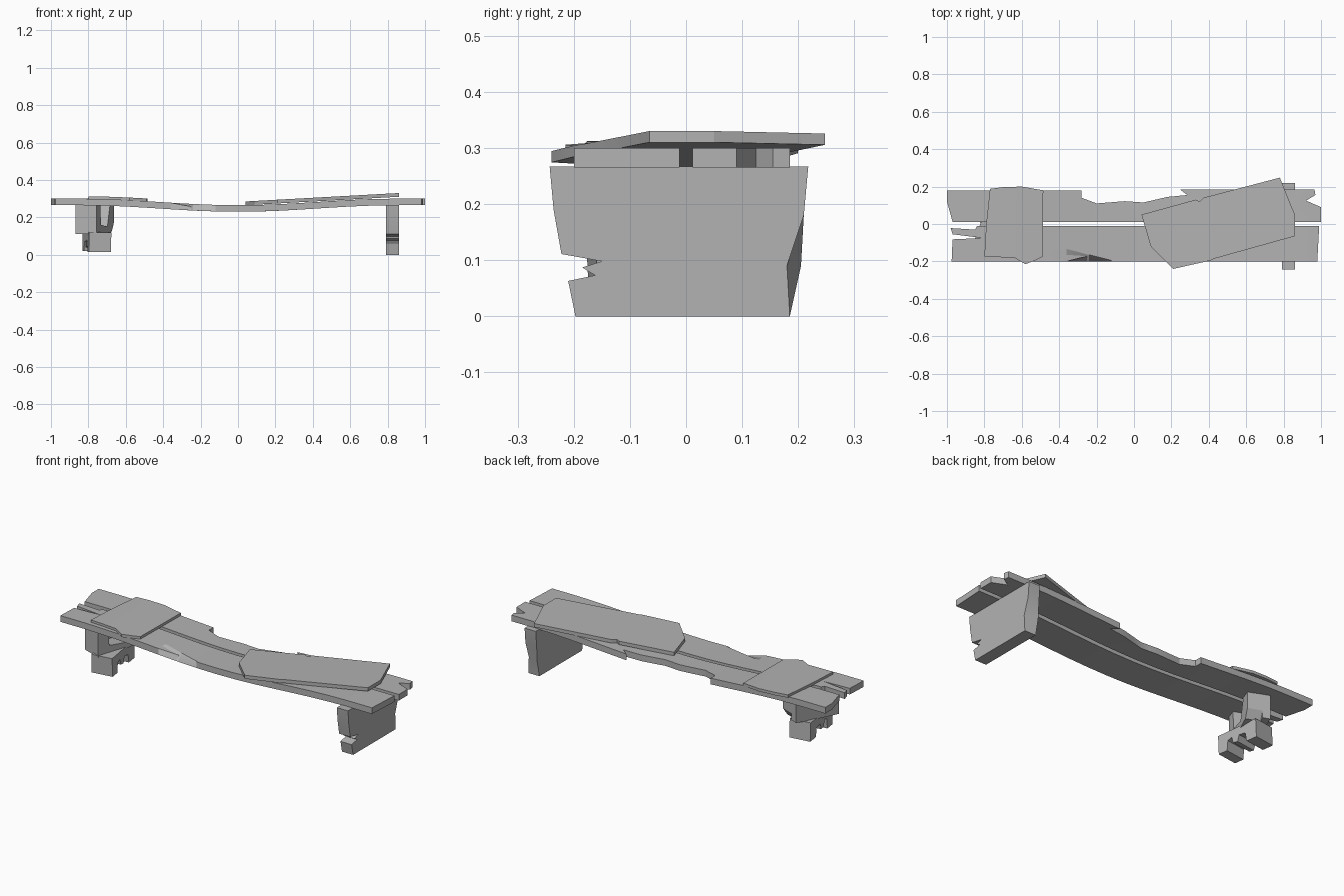
import bpy, bmesh, math
from mathutils import Matrix, Vector

if "Cube" in bpy.data.objects:
    bpy.data.objects.remove(bpy.data.objects["Cube"])

# One weathered grey for the whole bench
GREY = (0.45, 0.45, 0.45, 1)
mat = bpy.data.materials.new("weathered_grey")
mat.use_nodes = True
mat.diffuse_color = GREY
mat.node_tree.nodes["Principled BSDF"].inputs["Base Color"].default_value = GREY


def slab(name, outline, direction, cuts=(), shape=None):
    """Extrude a closed outline, slice it along x, then reshape each vertex."""
    bm = bmesh.new()
    face = bm.faces.new([bm.verts.new(p) for p in outline])
    ext = bmesh.ops.extrude_face_region(bm, geom=[face])
    bmesh.ops.translate(bm, vec=direction,
                        verts=[g for g in ext["geom"] if isinstance(g, bmesh.types.BMVert)])
    bmesh.ops.triangulate(bm, faces=[f for f in bm.faces if len(f.verts) > 4])
    for x in cuts:
        bmesh.ops.bisect_plane(bm, geom=bm.verts[:] + bm.edges[:] + bm.faces[:],
                               plane_co=(x, 0, 0), plane_no=(1, 0, 0), dist=1e-5)
    if shape:
        for v in bm.verts:
            v.co = shape(v.co.copy())
    bmesh.ops.recalc_face_normals(bm, faces=bm.faces)
    mesh = bpy.data.meshes.new(name)
    bm.to_mesh(mesh)
    bm.free()
    obj = bpy.data.objects.new(name, mesh)
    bpy.context.collection.objects.link(obj)
    mesh.materials.append(mat)
    bpy.ops.object.select_all(action="DESELECT")
    obj.select_set(True)
    bpy.context.view_layer.objects.active = obj
    bpy.ops.object.shade_smooth_by_angle(angle=math.radians(20))
    return obj


def sag(x):
    return -0.035 * (1 + math.cos(math.pi * min(abs(x) / 0.85, 1))) / 2


def bend(co):
    # worn dip on the front edge of the seat
    if co.z > 0.28 and co.y < -0.19 and abs(co.x + 0.25) < 0.06:
        co += Vector((0, 0.028, -0.014))
    co.z += sag(co.x)
    return co


def flat(points, z=0.0):
    return [(x, y, z) for x, y in points]


def side(points, x=0.0):
    return [(x, y, z) for y, z in points]


cuts = [i * 0.12 for i in range(-7, 8)]
up = Vector((0, 0, 0.035))

# Seat planks with splintered ends
slab("back_plank", flat([
    (-1, 0.18), (-1, 0.12), (-0.97, 0.012), (1, 0.012), (1, 0.09), (0.92, 0.125),
    (0.97, 0.155), (0.965, 0.185), (0.245, 0.185), (0.285, 0.155), (0.18, 0.145),
    (0.05, 0.115), (-0.05, 0.122), (-0.2, 0.11), (-0.28, 0.14), (-0.28, 0.18)],
    0.265), up, cuts, bend)
slab("front_plank", flat([
    (-0.975, -0.2), (-0.4, -0.2), (-0.25, -0.2), (-0.1, -0.2), (0.98, -0.2),
    (0.99, -0.012), (-0.84, -0.012), (-0.85, -0.03), (-0.98, -0.022),
    (-0.97, -0.055), (-0.81, -0.075), (-0.97, -0.082)],
    0.265), up, cuts, bend)

# Loose boards nailed over the seat
slab("left_patch", flat([
    (-0.77, 0.188), (-0.7, 0.197), (-0.6, 0.2), (-0.485, 0.18), (-0.49, -0.175),
    (-0.53, -0.195), (-0.58, -0.215), (-0.64, -0.18), (-0.8, -0.175), (-0.79, 0)]),
    (0, 0, 0.016), [-0.72, -0.64, -0.56],
    lambda c: Vector((c.x, c.y, c.z + 0.297 + sag(c.x) * 0.9)))
slab("right_patch", flat([
    (0.04, 0.05), (0.33, 0.13), (0.35, 0.12), (0.37, 0.14), (0.78, 0.248),
    (0.805, 0.185), (0.86, 0.05), (0.86, -0.065), (0.43, -0.185), (0.41, -0.195),
    (0.21, -0.24), (0.09, -0.12)]),
    (0, 0, 0.02), (), lambda c: Vector((c.x, c.y, c.z + 0.265 + 0.055 * (c.x - 0.04))))


# Intact right leg, with a chipped back corner
def chip(co):
    if co.x > 0.8 and co.y > 0.19 and 0.05 < co.z < 0.16:
        co.y -= 0.025
    return co


slab("right_leg", side([
    (-0.197, 0), (-0.21, 0.063), (-0.162, 0.073), (-0.185, 0.087), (-0.15, 0.098),
    (-0.222, 0.111), (-0.236, 0.19), (-0.243, 0.267), (0.218, 0.267), (0.21, 0.18),
    (0.205, 0.09), (0.185, 0)], 0.79), (0.07, 0, 0), (), chip)


# Broken left leg: twisted upper half, split core and a slipped lower piece
def twist(angle, x, y):
    m = Matrix.Translation((x, y, 0)) @ Matrix.Rotation(math.radians(angle), 4, "Z")
    return lambda co: m @ co


upper = twist(-20, -0.765, -0.02)
slab("left_leg_wall", side([
    (-0.14, 0.11), (-0.14, 0.265), (0.13, 0.265), (0.13, 0.13), (0.03, 0.12)], -0.06),
    (0.04, 0, 0), (), upper)
slab("left_leg_core", side([
    (-0.14, 0.11), (-0.14, 0.265), (-0.08, 0.265), (-0.07, 0.16), (0.03, 0.15),
    (0.07, 0.265), (0.13, 0.265), (0.13, 0.17), (0.1, 0.125), (0.02, 0.11)], -0.02),
    (0.08, 0, 0), (), upper)
slab("left_leg_base", side([
    (-0.125, 0.015), (-0.13, 0.12), (0.12, 0.125), (0.125, 0.02), (0.06, 0.02),
    (0.05, 0.07), (0.01, 0.075), (0, 0.04), (-0.03, 0.045), (-0.04, 0.08),
    (-0.065, 0.07), (-0.07, 0.015)], -0.06),
    (0.12, 0, 0), (), twist(8, -0.755, -0.04))
